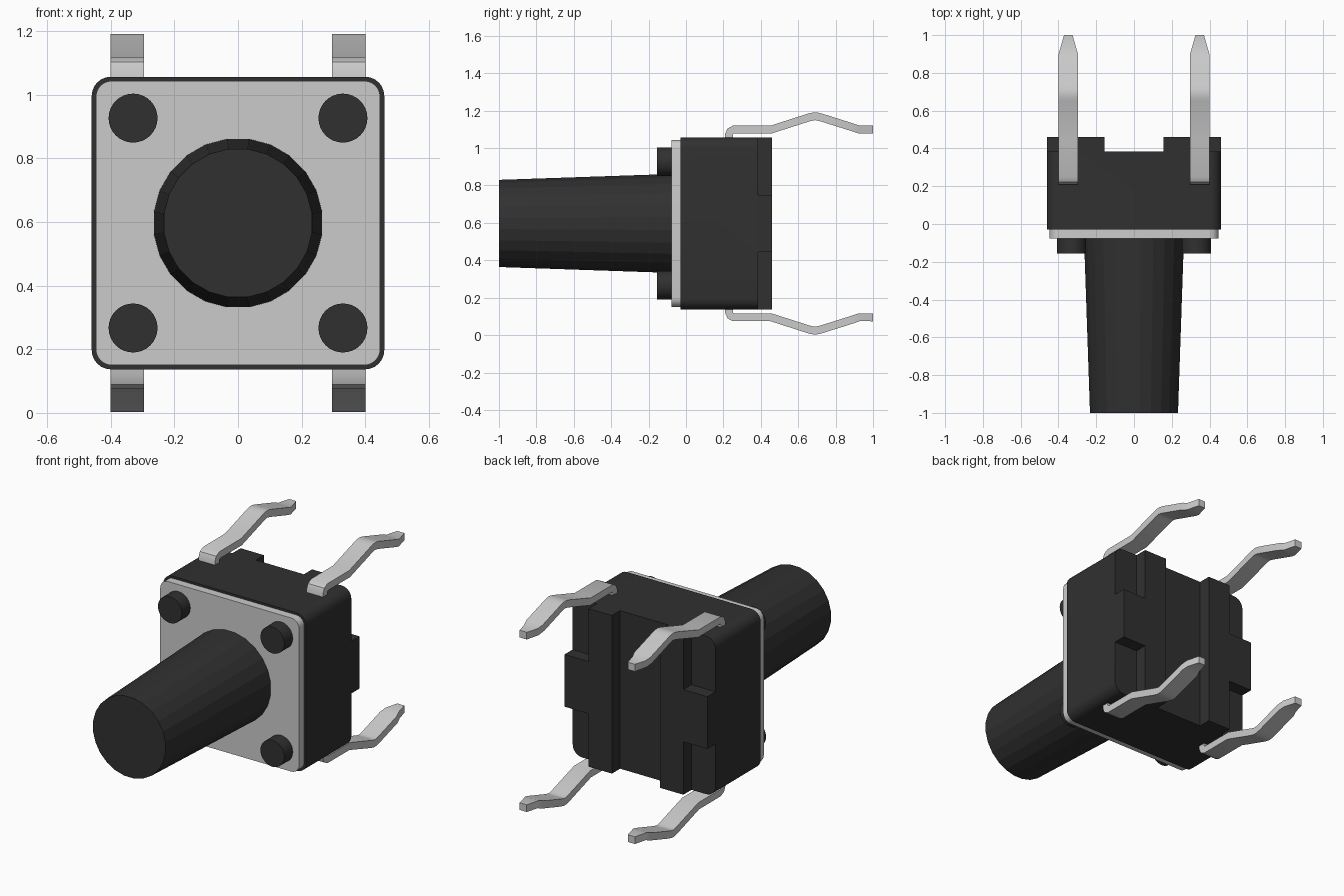
import bpy, bmesh
from math import sin, cos, pi, radians
from mathutils import Vector

if "Cube" in bpy.data.objects:
    bpy.data.objects.remove(bpy.data.objects["Cube"])

ZC = 0.597  # height of the switch axis

black = bpy.data.materials.new("black_plastic")
black.diffuse_color = (0.03, 0.03, 0.03, 1)
black.use_nodes = True
black.node_tree.nodes["Principled BSDF"].inputs["Base Color"].default_value = black.diffuse_color


def loft(name, rings, mat=None, smooth=True):
    """Closed solid skinned through a list of equal-length point rings."""
    bm = bmesh.new()
    vs = [[bm.verts.new(p) for p in r] for r in rings]
    n = len(rings[0])
    for a, b in zip(vs, vs[1:]):
        for i in range(n):
            j = (i + 1) % n
            bm.faces.new((a[i], a[j], b[j], b[i]))
    bm.faces.new(vs[0])
    bm.faces.new(vs[-1])
    bmesh.ops.recalc_face_normals(bm, faces=bm.faces)
    me = bpy.data.meshes.new(name)
    bm.to_mesh(me)
    bm.free()
    ob = bpy.data.objects.new(name, me)
    bpy.context.collection.objects.link(ob)
    if mat:
        me.materials.append(mat)
    if smooth:
        shade(ob)
    return ob


def shade(ob):
    bpy.ops.object.select_all(action='DESELECT')
    ob.select_set(True)
    bpy.context.view_layer.objects.active = ob
    bpy.ops.object.shade_smooth_by_angle(angle=radians(30))


def circle(r, y, n, x=0, z=ZC, turn=0):
    return [(x + r * cos(2 * pi * (i + turn) / n), y, z + r * sin(2 * pi * (i + turn) / n))
            for i in range(n)]


def rounded_square(h, r, y, steps=6):
    pts = []
    for q, (sx, sz) in enumerate([(1, 1), (-1, 1), (-1, -1), (1, -1)]):
        for k in range(steps + 1):
            a = pi / 2 * (q + k / steps)
            pts.append((sx * (h - r) + r * cos(a), y, ZC + sz * (h - r) + r * sin(a)))
    return pts


def box(name, x0, x1, y0, y1, z0, z1):
    return loft(name, [[(x0, y, z0), (x1, y, z0), (x1, y, z1), (x0, y, z1)]
                       for y in (y0, y1)], black, False)


# Housing, with a centre channel and four corner notches cut in the back
body = loft("housing", [rounded_square(0.46, 0.06, y) for y in (-0.03, 0.46)], black, False)
cutters = [box("channel_cutter", -0.155, 0.155, 0.385, 0.6, -0.2, 1.4)]
for sx in (-1, 1):
    for sz in (-1, 1):
        xs = sorted((sx * 0.305, sx * 0.6))
        zs = sorted((ZC + sz * 0.152, ZC + sz * 0.7))
        cutters.append(box("notch_cutter", *xs, 0.385, 0.6, *zs))
bpy.context.view_layer.objects.active = body
for c in cutters:
    m = body.modifiers.new("cut", 'BOOLEAN')
    m.operation, m.solver, m.object = 'DIFFERENCE', 'EXACT', c
    bpy.ops.object.modifier_apply(modifier=m.name)
    bpy.data.objects.remove(c)
shade(body)

# Metal cover plate
loft("cover_plate", [rounded_square(0.447, 0.05, y) for y in (-0.077, -0.03)])

# Tapered push button
loft("button", [circle(0.267, -0.07, 24, turn=0.5), circle(0.235, -1.0, 24, turn=0.5)],
     black, False)

# Pin centre line: (y, height above axis, half width)
W, T = 0.0525, 0.021
PATH = [(0.23, 0.42, W), (0.23, 0.475, W), (0.237, 0.493, W), (0.255, 0.502, W),
        (0.455, 0.502, W), (0.655, 0.566, W), (0.675, 0.571, W), (0.69, 0.573, W),
        (0.705, 0.571, W), (0.725, 0.566, W), (0.89, 0.514, W), (0.925, 0.502, 0.043),
        (1.0, 0.502, 0.0225)]


def pin(name, sx, sz):
    p = [Vector((y, h)) for y, h, _ in PATH]
    rings = []
    for i, (y, h, w) in enumerate(PATH):
        d0 = (p[i] - p[max(i - 1, 0)]).normalized()
        d1 = (p[min(i + 1, len(p) - 1)] - p[i]).normalized()
        t = (d0 + d1).normalized()
        n = Vector((-t.y, t.x)) * T
        rings.append([(sx * 0.348 + e * w, y + s * n.x, ZC + sz * (h + s * n.y))
                      for e, s in ((-1, -1), (1, -1), (1, 1), (-1, 1))])
    loft(name, rings)


# Rivet pegs and pins in each corner
for sx, side in ((-1, "left"), (1, "right")):
    for sz, level in ((-1, "lower"), (1, "upper")):
        loft(f"peg_{level}_{side}",
             [circle(0.077, y, 32, sx * 0.33, ZC + sz * 0.33) for y in (-0.07, -0.155)], black)
        pin(f"pin_{level}_{side}", sx, sz)
